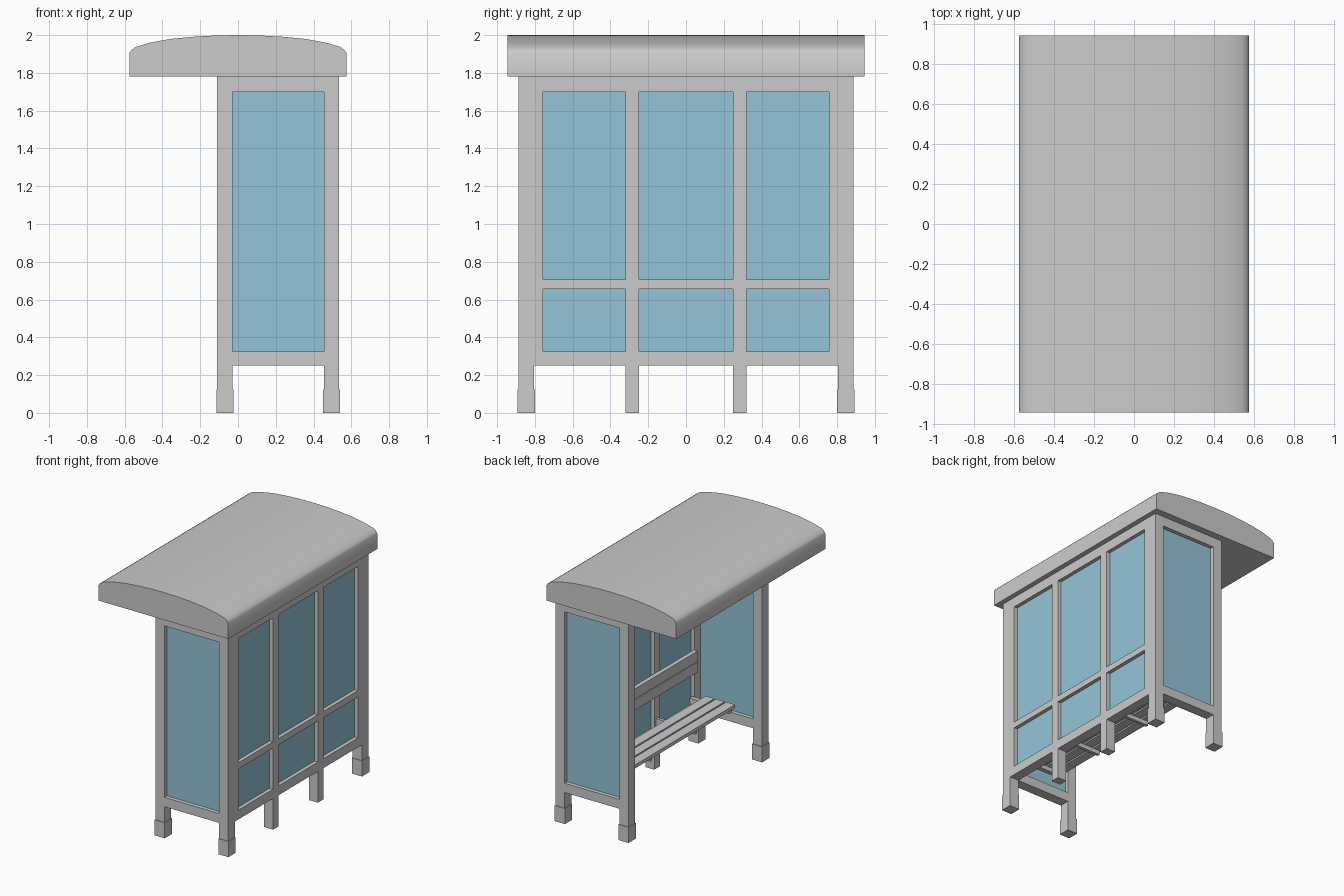
import bpy

if "Cube" in bpy.data.objects:
    bpy.data.objects.remove(bpy.data.objects["Cube"])

def mat(name, color):
    m = bpy.data.materials.new(name)
    m.diffuse_color = color
    m.use_nodes = True
    m.node_tree.nodes["Principled BSDF"].inputs["Base Color"].default_value = m.diffuse_color
    return m

GLASS = mat("blue_glass", (0.30, 0.56, 0.68, 1))

def make(name, verts, faces, material=None):
    me = bpy.data.meshes.new(name)
    me.from_pydata(verts, [], faces)
    me.update()
    ob = bpy.data.objects.new(name, me)
    bpy.context.collection.objects.link(ob)
    if material:
        me.materials.append(material)
    return ob

def prism(name, profile, y0, y1, material=None):
    """Extrude an anticlockwise (x, z) outline along y."""
    n = len(profile)
    verts = [(x, y, z) for y in (y0, y1) for x, z in profile]
    faces = [tuple(range(n)), tuple(range(2 * n - 1, n - 1, -1))]
    faces += [(i, i + n, (i + 1) % n + n, (i + 1) % n) for i in range(n)]
    return make(name, verts, faces, material)

def box(name, x, y, z, material=None):
    return prism(name, [(x[0], z[0]), (x[1], z[0]), (x[1], z[1]), (x[0], z[1])],
                 y[0], y[1], material)

def span(side, a, b):
    return tuple(sorted((side * a, side * b)))

ROOF_Z = 1.78
FRONT, BACK = (-0.11, -0.03), (0.455, 0.535)

# Roof: shallow arched top with rounded shoulders and a flat underside
half = [(0.575, 1.905), (0.565, 1.92), (0.54, 1.938), (0.465, 1.96), (0.355, 1.98),
        (0.24, 1.991), (0.12, 1.998)]
arch = half + [(0, 2.0)] + [(-x, z) for x, z in reversed(half)]
roof = prism("roof", [(-0.575, ROOF_Z), (0.575, ROOF_Z)] + arch, -0.945, 0.945)
bpy.context.view_layer.objects.active = roof
roof.select_set(True)
bpy.ops.object.shade_smooth_by_angle(angle=0.6)

for s, tag in ((-1, "front_end"), (1, "back_end")):
    edge = span(s, 0.805, 0.888)
    # Corner posts with slightly larger feet
    for x, pos in ((FRONT, "open"), (BACK, "wall")):
        box(f"{tag}_{pos}_post", x, edge, (0.0, ROOF_Z))
        box(f"{tag}_{pos}_foot", (x[0] - 0.005, x[1] + 0.005),
            span(s, 0.80, 0.893), (0, 0.125))
    # Side wall rails and pane
    for z, pos in (((0.25, 0.325), "bottom"), ((1.70, ROOF_Z), "top")):
        box(f"{tag}_{pos}_rail", (FRONT[1], BACK[0]), edge, z)
    box(f"{tag}_glass", (FRONT[1], BACK[0]), span(s, 0.836, 0.856), (0.325, 1.70), GLASS)
    # Long wall end stiles and intermediate posts
    box(f"{tag}_wall_stile", BACK, span(s, 0.757, 0.805), (0.25, ROOF_Z))
    box(f"{tag}_middle_post", BACK, span(s, 0.248, 0.32), (0, ROOF_Z))

# Long wall: rails and panes in three bays
for i, y in enumerate(((-0.757, -0.32), (-0.248, 0.248), (0.32, 0.757))):
    for z, pos in (((0.25, 0.325), "bottom"), ((0.655, 0.705), "middle"),
                   ((1.70, ROOF_Z), "top")):
        box(f"wall_{pos}_rail_{i}", BACK, y, z)
    box(f"wall_lower_glass_{i}", (0.485, 0.505), y, (0.325, 0.655), GLASS)
    box(f"wall_upper_glass_{i}", (0.485, 0.505), y, (0.705, 1.70), GLASS)

# Bench: three seat slats, two backrest slats, cantilever bearers
for i in range(3):
    x = 0.09 + i * 0.091
    box(f"seat_slat_{i}", (x, x + 0.078), (-0.75, 0.75), (0.40, 0.428))
for i in range(2):
    z = 0.60 + i * 0.088
    box(f"backrest_slat_{i}", (0.42, 0.455), (-0.75, 0.75), (z, z + 0.082))
for i, y in enumerate((-0.72, -0.284, 0.284, 0.72)):
    w = 0.037 if abs(y) > 0.5 else 0.025
    box(f"seat_bearer_{i}", (0.11, 0.46), (y - w / 2, y + w / 2), (0.365, 0.40))
    box(f"wall_bracket_{i}", (0.43, 0.456), (y - w / 2, y + w / 2), (0.33, 0.40))
